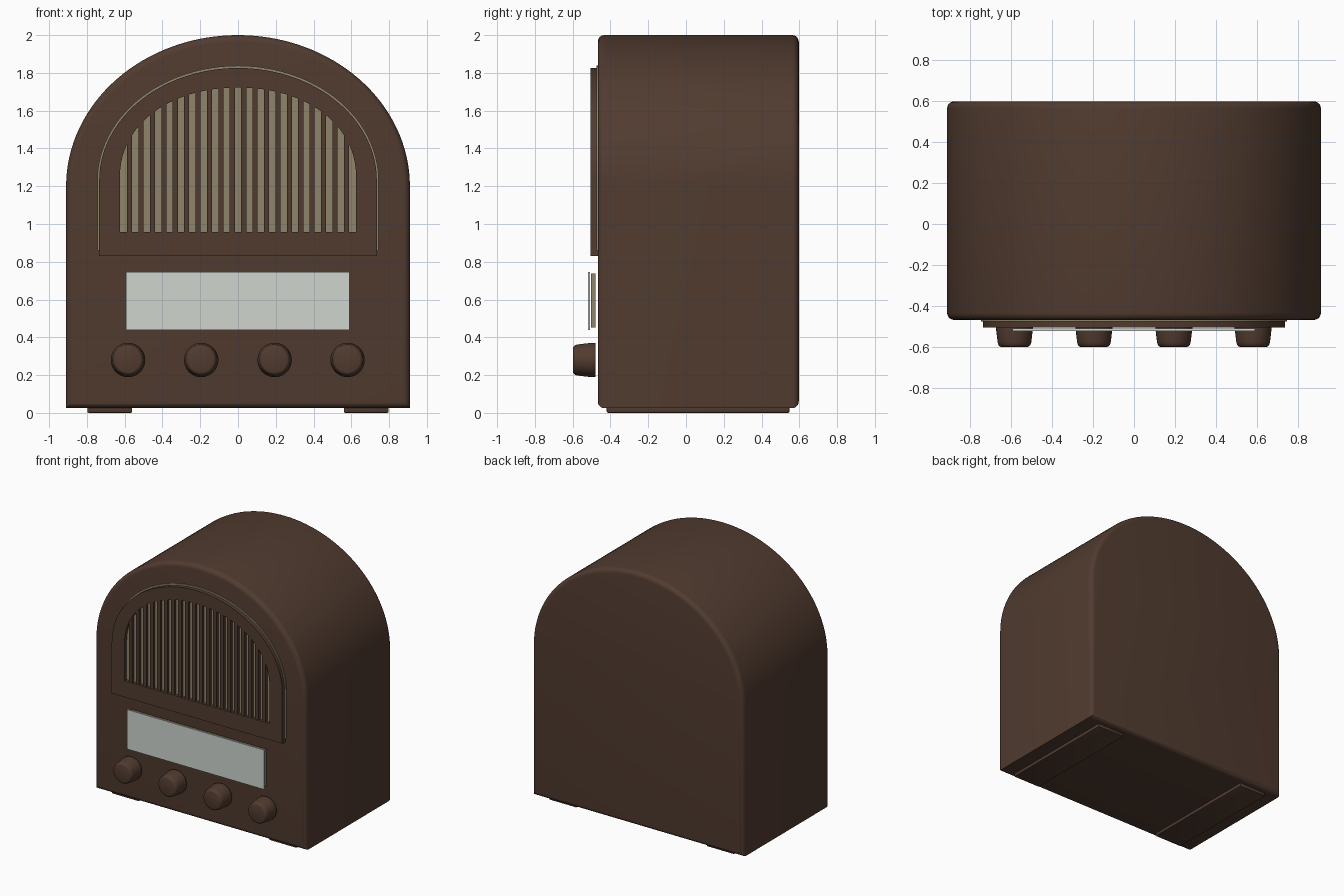
import bpy, bmesh, math
from mathutils import Matrix

if "Cube" in bpy.data.objects:
    bpy.data.objects.remove(bpy.data.objects["Cube"])


def material(name, color):
    m = bpy.data.materials.new(name)
    m.diffuse_color = (*color, 1)
    m.use_nodes = True
    m.node_tree.nodes["Principled BSDF"].inputs["Base Color"].default_value = m.diffuse_color
    return m


WOOD = material("dark_wood", (0.082, 0.044, 0.029))
CLOTH = material("tan_cloth", (0.28, 0.235, 0.15))
GLASS = material("pale_glass", (0.62, 0.66, 0.62))


def arch(a, bottom, spring, top, n=48, p=2.0):
    """Closed outline: flat bottom, straight sides, elliptical top."""
    pts = [(-a, bottom), (a, bottom)]
    for i in range(n + 1):
        t = math.pi * i / n
        c, s = math.cos(t), max(0.0, math.sin(t))
        pts.append((a * math.copysign(abs(c) ** (2 / p), c),
                    spring + (top - spring) * s ** (2 / p)))
    return pts


def finish(name, bm, mat, smooth=True):
    bmesh.ops.recalc_face_normals(bm, faces=bm.faces[:])
    me = bpy.data.meshes.new(name)
    bm.to_mesh(me)
    bm.free()
    me.materials.append(mat)
    ob = bpy.data.objects.new(name, me)
    bpy.context.collection.objects.link(ob)
    if smooth:
        bpy.ops.object.select_all(action='DESELECT')
        ob.select_set(True)
        bpy.context.view_layer.objects.active = ob
        bpy.ops.object.shade_smooth_by_angle(angle=math.radians(35))
    return ob


def prism(name, pts, y0, y1, mat, bevel=0.0):
    """Outline in xz extruded along y, front and back rims rounded."""
    bm = bmesh.new()
    loops = [[bm.verts.new((x, y, z)) for x, z in pts] for y in (y0, y1)]
    caps = [bm.faces.new(l) for l in loops]
    n = len(pts)
    for i in range(n):
        j = (i + 1) % n
        bm.faces.new((loops[0][i], loops[0][j], loops[1][j], loops[1][i]))
    bmesh.ops.recalc_face_normals(bm, faces=bm.faces[:])
    if bevel:
        rim = list({e for f in caps for e in f.edges})
        bmesh.ops.bevel(bm, geom=rim, offset=bevel, segments=5, profile=0.5, affect='EDGES')
    return finish(name, bm, mat)


def frame(name, outer, inner, y0, y1, mat):
    """Ring between two outlines with the same point count."""
    bm = bmesh.new()
    rings = [[bm.verts.new((x, y, z)) for x, z in pts]
             for pts, y in ((outer, y0), (outer, y1), (inner, y1), (inner, y0))]
    n = len(outer)
    for k in range(4):
        a, b = rings[k], rings[(k + 1) % 4]
        for i in range(n):
            j = (i + 1) % n
            bm.faces.new((a[i], a[j], b[j], b[i]))
    return finish(name, bm, mat)


def box(name, lo, hi, mat, bevel=0.0):
    bm = bmesh.new()
    size = [h - l for l, h in zip(lo, hi)]
    mid = [(h + l) / 2 for l, h in zip(lo, hi)]
    bmesh.ops.create_cube(bm, size=1, matrix=Matrix.Translation(mid) @ Matrix.Diagonal((*size, 1)))
    if bevel:
        bmesh.ops.bevel(bm, geom=bm.edges[:], offset=bevel, segments=2, profile=0.5, affect='EDGES')
    return finish(name, bm, mat, bool(bevel))


# Cabinet
prism("cabinet", arch(0.91, 0.025, 1.2, 2.0, 64), -0.467, 0.597, WOOD, 0.035)

# Raised speaker surround with arched opening
HOLE = dict(a=0.625, bottom=0.957, spring=1.25, top=1.722, p=2.1)
frame("speaker_surround", arch(0.735, 0.83, 1.23, 1.826), arch(**HOLE), -0.505, -0.46, WOOD)

# Thin tan trim line around the surround
prism("surround_trim", arch(0.745, 0.86, 1.23, 1.838), -0.475, -0.466, CLOTH)

# Speaker cloth
prism("speaker_cloth", arch(0.64, 0.94, 1.25, 1.735), -0.478, -0.47, CLOTH)

# Grille slats, each cut to the arch above it
pitch = 0.0604
for i in range(20):
    x = (i - 9.5) * pitch
    w = 0.0135

    def top(px):
        r = min(1.0, abs(px) / HOLE["a"])
        return HOLE["spring"] + 0.472 * (1 - r ** HOLE["p"]) ** (1 / HOLE["p"]) + 0.005

    prism("grille_slat_%02d" % (i + 1),
          [(x - w, 0.95), (x + w, 0.95), (x + w, top(x + w)), (x - w, top(x - w))],
          -0.502, -0.472, WOOD)

# Tuning dial: tan backing and glass
box("dial_backing", (-0.58, -0.502, 0.452), (0.58, -0.479, 0.737), CLOTH)
box("dial_glass", (-0.592, -0.520, 0.44), (0.59, -0.508, 0.747), GLASS)

# Control knobs turned from a profile
PROFILE = [(0, -0.479), (0.088, -0.479), (0.091, -0.485), (0.091, -0.50), (0.082, -0.575),
           (0.078, -0.589), (0.071, -0.596), (0.066, -0.598), (0, -0.598)]
for k, kx in enumerate((-0.582, -0.195, 0.194, 0.58)):
    bm = bmesh.new()
    vs = [bm.verts.new((kx + r, y, 0.28)) for r, y in PROFILE]
    es = [bm.edges.new((vs[i], vs[i + 1])) for i in range(len(vs) - 1)]
    bmesh.ops.spin(bm, geom=vs + es, cent=(kx, 0, 0.28), axis=(0, 1, 0),
                   angle=2 * math.pi, steps=40, use_duplicate=False)
    bmesh.ops.remove_doubles(bm, verts=bm.verts[:], dist=1e-5)
    finish("control_knob_%d" % (k + 1), bm, WOOD)

# Long low feet
for side, name in ((-1, "left_foot"), (1, "right_foot")):
    x0, x1 = sorted((side * 0.56, side * 0.798))
    box(name, (x0, -0.42, 0.0), (x1, 0.548, 0.04), WOOD, 0.008)
